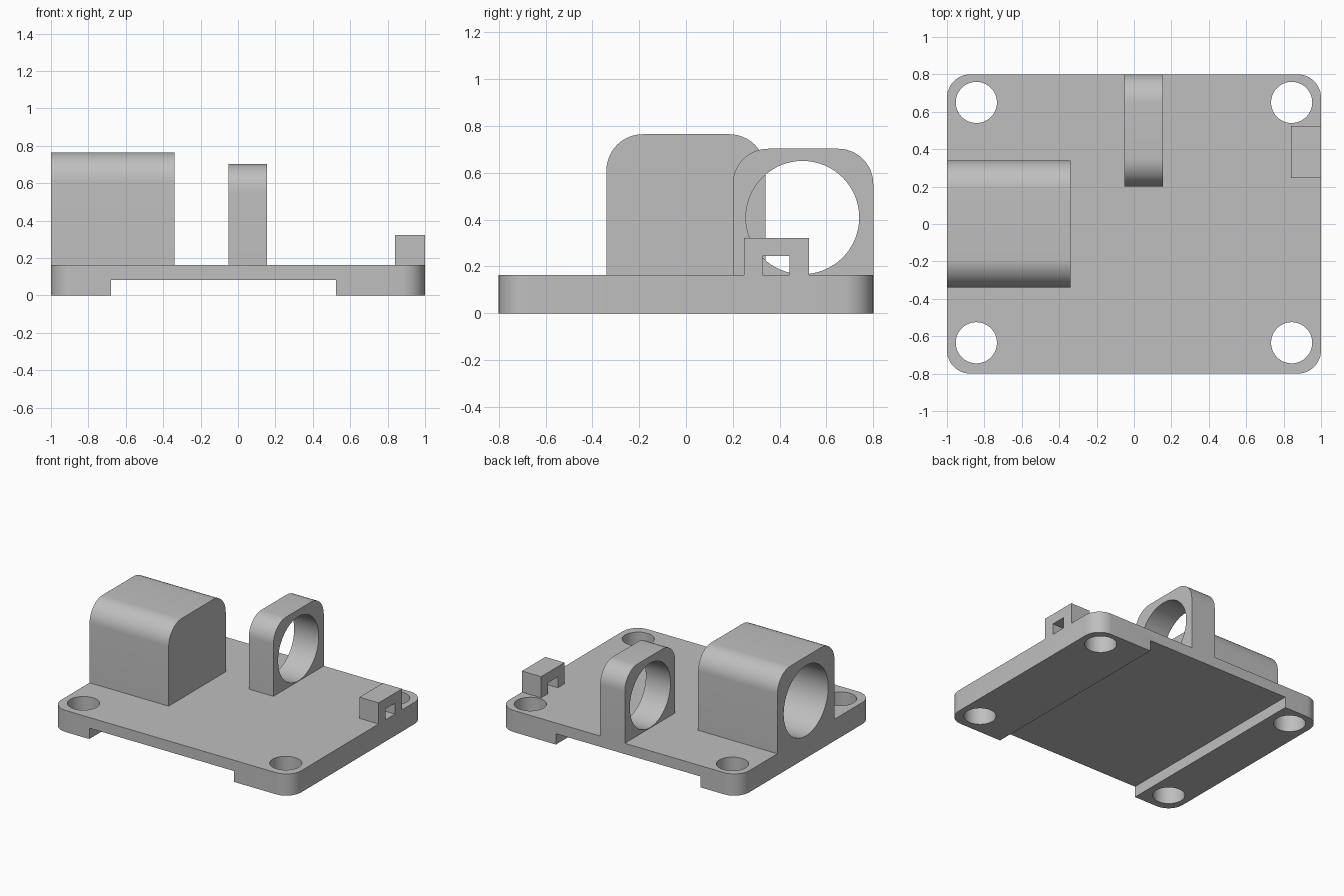
import bpy
import math
from mathutils import Matrix

cube = bpy.data.objects.get("Cube")
if cube:
    bpy.data.objects.remove(cube, do_unlink=True)

grey = bpy.data.materials.new("plain grey")
grey.use_nodes = True
colour = (0.52, 0.52, 0.52, 1)
grey.diffuse_color = colour
grey.node_tree.nodes["Principled BSDF"].inputs["Base Color"].default_value = colour

# Maps a profile drawn in (y, z) and extruded along z so that it extrudes along x
ALONG_X = Matrix(((0, 0, 1, 0), (1, 0, 0, 0), (0, 1, 0, 0), (0, 0, 0, 1)))


def rounded_rect(u0, u1, v0, v1, r, corners, steps=12):
    """Outline, anticlockwise from lower left; corners says which ones are round."""
    pts = []
    places = [(u0, v0, 1, 1), (u1, v0, -1, 1), (u1, v1, -1, -1), (u0, v1, 1, -1)]
    for i, (u, v, su, sv) in enumerate(places):
        if not corners[i]:
            pts.append((u, v))
            continue
        for k in range(steps + 1):
            a = math.pi + (i + k / steps) * math.pi / 2
            pts.append((u + su * r + r * math.cos(a), v + sv * r + r * math.sin(a)))
    return pts


def circle(u, v, r, n=64):
    return [(u + r * math.cos(2 * math.pi * k / n), v + r * math.sin(2 * math.pi * k / n))
            for k in range(n)]


def prism(name, pts, low, high, matrix=Matrix()):
    n = len(pts)
    verts = [matrix @ Matrix.Translation((u, v, w)).translation
             for w in (low, high) for u, v in pts]
    faces = [tuple(reversed(range(n))), tuple(range(n, 2 * n))]
    faces += [(i, (i + 1) % n, n + (i + 1) % n, n + i) for i in range(n)]
    mesh = bpy.data.meshes.new(name)
    mesh.from_pydata(verts, [], faces)
    mesh.materials.append(grey)
    obj = bpy.data.objects.new(name, mesh)
    bpy.context.collection.objects.link(obj)
    return obj


def cut(target, cutter):
    """Subtract the cutter, apply the result and remove the cutter."""
    mod = target.modifiers.new("cut", "BOOLEAN")
    mod.operation = "DIFFERENCE"
    mod.solver = "EXACT"
    mod.object = cutter
    bpy.context.view_layer.objects.active = target
    bpy.ops.object.modifier_apply(modifier=mod.name)
    bpy.data.objects.remove(cutter, do_unlink=True)


TOP = 0.163
SQUARE = (0, 0, 0, 0)
ARCH = (0, 0, 1, 1)

# Base plate with four screw holes and a wide channel underneath
plate = prism("base_plate", rounded_rect(-1, 1, -0.8, 0.8, 0.125, (1, 1, 1, 1)), 0, TOP)
cut(plate, prism("channel", rounded_rect(-0.68, 0.525, -1, 1, 0, SQUARE), -0.1, 0.082))
for x in (-0.843, 0.843):
    for y in (-0.635, 0.65):
        cut(plate, prism("screw_hole", circle(x, y, 0.11), -0.1, 0.3))

# Large housing with a blind round bore opening on the -x side
housing = prism("motor_housing", rounded_rect(-0.34, 0.34, TOP, 0.765, 0.155, ARCH),
                -1, -0.34, ALONG_X)
cut(housing, prism("bore", circle(0, 0.433, 0.265), -1.1, -0.42, ALONG_X))

# Upright ring bracket at the back edge
ring = prism("ring_bracket", rounded_rect(0.2, 0.8, TOP, 0.703, 0.15, ARCH),
             -0.05, 0.155, ALONG_X)
cut(ring, prism("ring_hole", circle(0.498, 0.409, 0.242), -0.3, 0.4, ALONG_X))

# Small bridge clip at the +x edge
clip = [(0.247, TOP), (0.327, TOP), (0.327, 0.245), (0.442, 0.245),
        (0.442, TOP), (0.525, TOP), (0.525, 0.322), (0.247, 0.322)]
bridge = prism("bridge_clip", clip, 0.84, 1, ALONG_X)

# Smooth the curved walls, keep the edges sharp
bpy.ops.object.select_all(action="DESELECT")
for obj in (plate, housing, ring, bridge):
    obj.select_set(True)
bpy.context.view_layer.objects.active = plate
bpy.ops.object.shade_smooth_by_angle(angle=math.radians(30))
